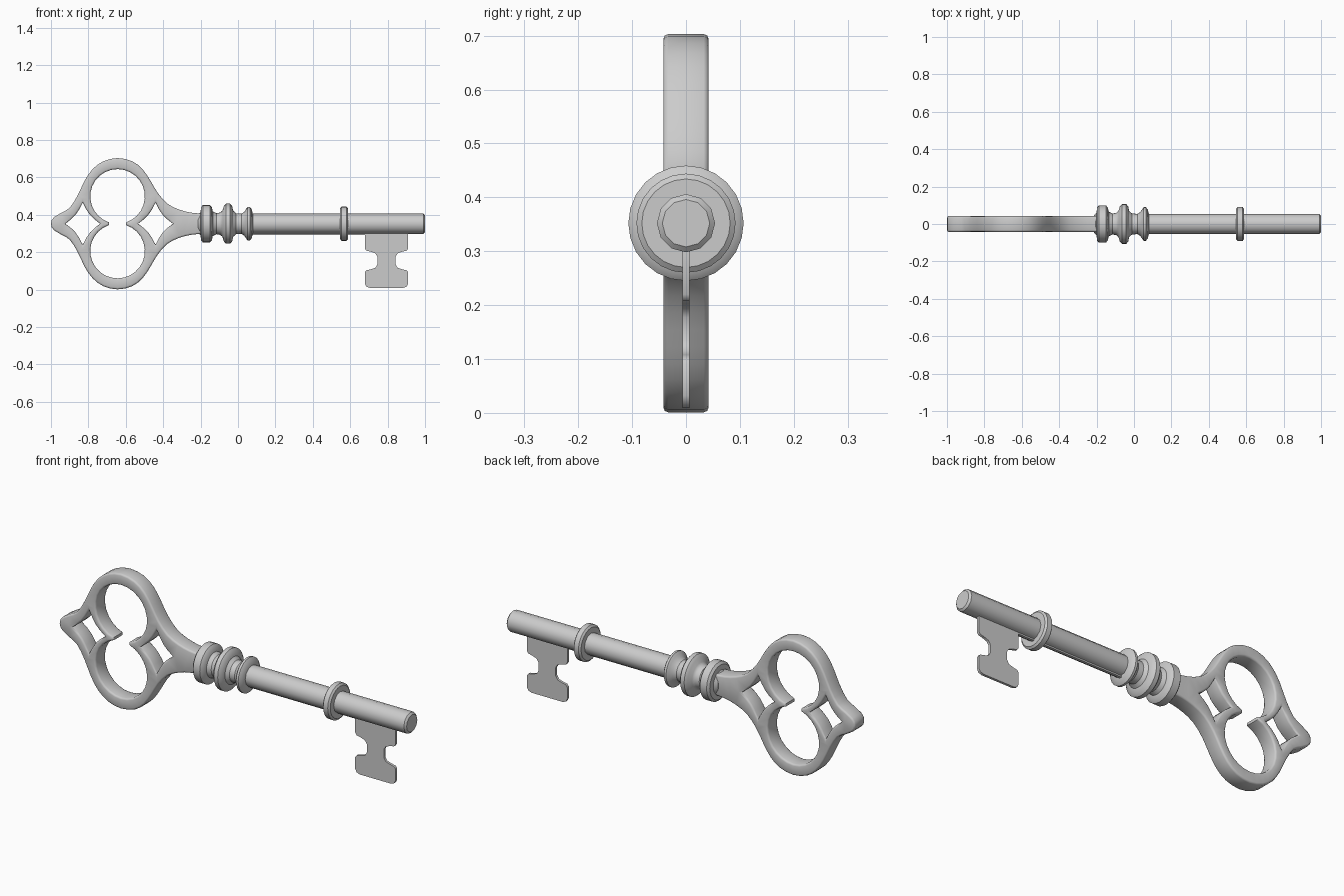
import bpy, bmesh, math
from mathutils import Vector

if "Cube" in bpy.data.objects:
    bpy.data.objects.remove(bpy.data.objects["Cube"])

AXIS = 0.352  # height of the key's long axis
steel = bpy.data.materials.new("light grey steel")
steel.diffuse_color = (0.6, 0.6, 0.6, 1)
steel.use_nodes = True
steel.node_tree.nodes["Principled BSDF"].inputs["Base Color"].default_value = steel.diffuse_color


def finish(bm, name, angle=35):
    bmesh.ops.recalc_face_normals(bm, faces=bm.faces)
    mesh = bpy.data.meshes.new(name)
    bm.to_mesh(mesh)
    bm.free()
    ob = bpy.data.objects.new(name, mesh)
    bpy.context.collection.objects.link(ob)
    mesh.materials.append(steel)
    ob.location.z = AXIS
    bpy.ops.object.select_all(action='DESELECT')
    ob.select_set(True)
    bpy.context.view_layer.objects.active = ob
    bpy.ops.object.shade_smooth_by_angle(angle=math.radians(angle))
    return ob


def plate(name, loops, half, bevel):
    """Flat plate in the xz plane; the first loop is the rim, the others are holes."""
    bm = bmesh.new()
    for loop in loops:
        vs = [bm.verts.new((x, -half, z)) for x, z in loop]
        for a, b in zip(vs, vs[1:] + vs[:1]):
            bm.edges.new((a, b))
    bmesh.ops.triangle_fill(bm, use_beauty=True, use_dissolve=False, edges=bm.edges[:])
    ext = bmesh.ops.extrude_face_region(bm, geom=bm.faces[:], use_keep_orig=True)
    moved = [g for g in ext["geom"] if isinstance(g, bmesh.types.BMVert)]
    bmesh.ops.translate(bm, verts=moved, vec=(0, 2 * half, 0))
    bmesh.ops.recalc_face_normals(bm, faces=bm.faces)
    if bevel:
        rims = [e for e in bm.edges if len(e.link_faces) == 2
                and abs(e.verts[0].co.y - e.verts[1].co.y) < 1e-6
                and e.calc_face_angle(0) > 1]
        bmesh.ops.bevel(bm, geom=rims, offset=bevel, segments=2, profile=0.5,
                        affect='EDGES', clamp_overlap=True)
    return finish(bm, name, 50)


def lathe(name, profile, sides):
    """Turn (x, radius) points around the long axis."""
    bm = bmesh.new()
    rings = []
    for x, r in profile:
        rings.append([bm.verts.new((x, r * math.sin(2 * math.pi * i / sides),
                                    r * math.cos(2 * math.pi * i / sides)))
                      for i in range(sides)])
    for a, b in zip(rings, rings[1:]):
        for i in range(sides):
            j = (i + 1) % sides
            bm.faces.new((a[i], a[j], b[j], b[i]))
    bm.faces.new(rings[0])
    bm.faces.new(rings[-1])
    return finish(bm, name)


def smooth(pts, n=2):
    """Catmull-Rom subdivision of an open line."""
    p = [Vector(q) for q in pts]
    p = [2 * p[0] - p[1]] + p + [2 * p[-1] - p[-2]]
    out = []
    for a, b, c, d in zip(p, p[1:], p[2:], p[3:]):
        for k in range(n):
            t = k / n
            out.append(tuple(0.5 * (2 * b + (c - a) * t + (2 * a - 5 * b + 4 * c - d) * t * t
                                    + (3 * b - a - 3 * c + d) * t ** 3)))
    return out + [tuple(p[-2])]


# Bow: rim with double-round heart opening and two curved diamonds
top = smooth([(-0.982, 0.036), (-0.944, 0.059), (-0.90, 0.085), (-0.858, 0.15), (-0.82, 0.23),
              (-0.778, 0.291), (-0.72, 0.334), (-0.644, 0.351), (-0.566, 0.334),
              (-0.51, 0.291), (-0.468, 0.23), (-0.43, 0.166), (-0.377, 0.107),
              (-0.313, 0.075), (-0.249, 0.059), (-0.18, 0.053)])
rim = [(-1.0, 0.0), (-0.996, 0.02)] + top
rim += [(x, -z) for x, z in reversed(rim[1:])]

CX, R = -0.644, 0.146
start = -math.acos(0.045 / R)
arc = [start + (math.pi - 2 * start) * i / 24 for i in range(25)]
upper = [(CX + R * math.cos(a), R + R * math.sin(a)) for a in arc]
opening = upper + [(x, -z) for x, z in reversed(upper)]


def diamond(cx, w=0.093, h=0.112, sag=0.012):
    corners = [(w, 0), (0, h), (-w, 0), (0, -h)]
    pts = []
    for (ax, az), (bx, bz) in zip(corners, corners[1:] + corners[:1]):
        for k in range(4):
            t = k / 4
            pull = 1 - 4 * t * (1 - t) * sag / 0.073
            pts.append((cx + (ax + (bx - ax) * t) * pull, (az + (bz - az) * t) * pull))
    return pts


plate("bow", [rim, opening, diamond(-0.83), diamond(-0.441)], 0.042, 0.010)

# Turned neck with three collars
lathe("neck_collars", [
    (-0.215, 0.045), (-0.200, 0.062), (-0.198, 0.088), (-0.188, 0.100), (-0.150, 0.100),
    (-0.140, 0.088), (-0.135, 0.066), (-0.115, 0.056), (-0.095, 0.060), (-0.083, 0.070),
    (-0.076, 0.094), (-0.064, 0.107), (-0.042, 0.107), (-0.031, 0.094), (-0.026, 0.070),
    (-0.010, 0.056), (0.018, 0.054), (0.034, 0.064), (0.044, 0.080), (0.052, 0.090),
    (0.064, 0.090), (0.074, 0.076), (0.080, 0.050)], 24)

# Shaft and its ring
lathe("shaft", [(0.06, 0.054), (0.991, 0.054), (1.0, 0.044)], 12)
lathe("shaft_ring", [(0.546, 0.05), (0.546, 0.082), (0.554, 0.092), (0.580, 0.092),
                     (0.588, 0.082), (0.588, 0.05)], 24)

# Bit: tooth plate with waisted sides, plus the thin fin running under the shaft
side = [(0.116, -0.060), (0.116, -0.132), (0.108, -0.144), (0.085, -0.149), (0.060, -0.158),
        (0.049, -0.175), (0.049, -0.218), (0.060, -0.236), (0.085, -0.244), (0.108, -0.249),
        (0.116, -0.260), (0.116, -0.320), (0.108, -0.336), (0.090, -0.343)]
bit = [(0.794 + x, z) for x, z in side] + [(0.794 - x, z) for x, z in reversed(side)]
bit += [(0.06, -0.060), (0.06, -0.02), (0.91, -0.02)]
plate("bit", [bit], 0.0065, 0)
